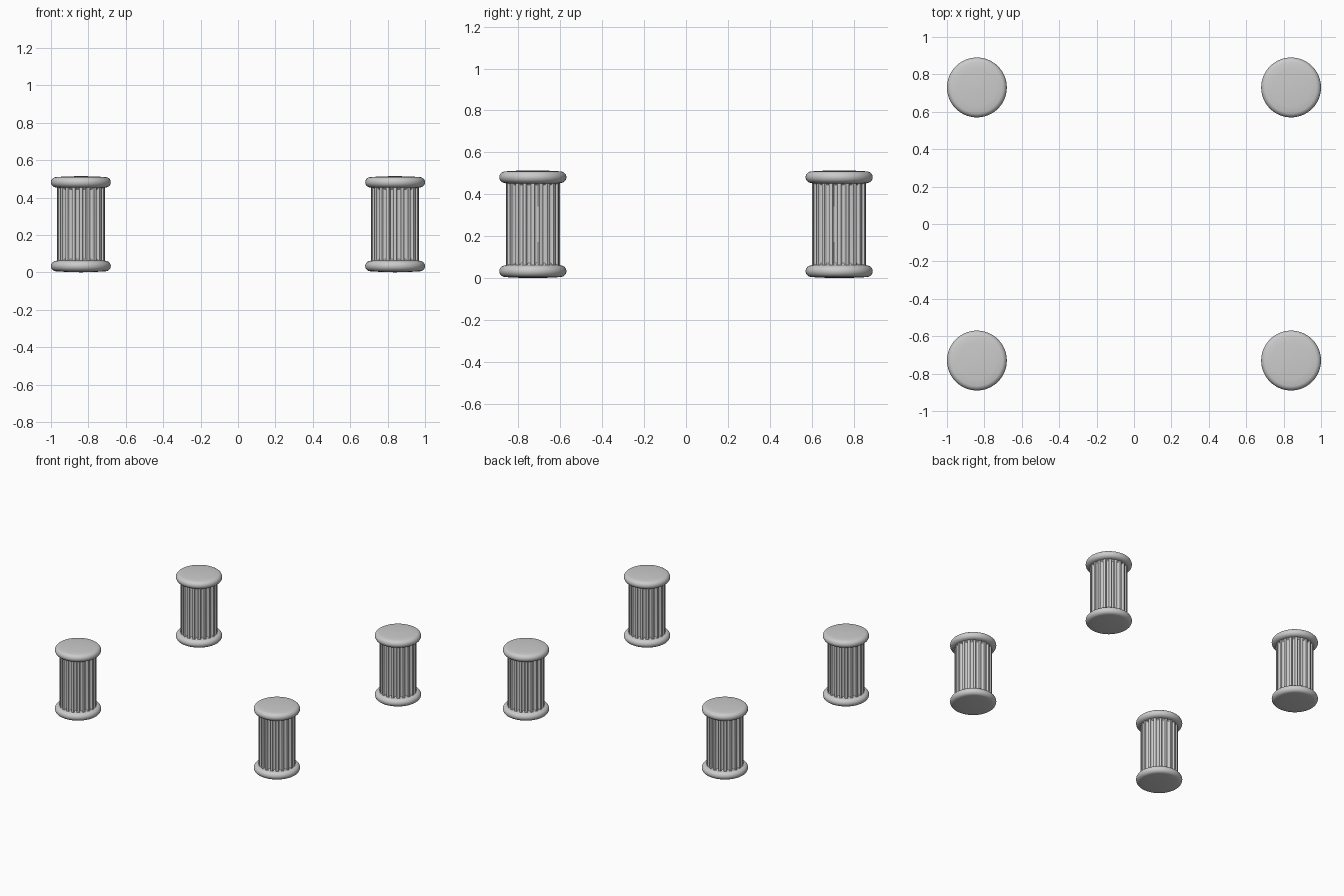
import bpy, bmesh
from math import sin, cos, pi, sqrt

if "Cube" in bpy.data.objects:
    bpy.data.objects.remove(bpy.data.objects["Cube"])

FLUTES, PER = 20, 10          # flutes per shaft, points per flute
R_SHAFT, DEPTH = 0.129, 0.015


def finish(name, bm, loc, angle=40):
    bmesh.ops.recalc_face_normals(bm, faces=bm.faces)
    me = bpy.data.meshes.new(name)
    bm.to_mesh(me)
    bm.free()
    ob = bpy.data.objects.new(name, me)
    bpy.context.collection.objects.link(ob)
    ob.location = loc
    bpy.ops.object.select_all(action='DESELECT')
    ob.select_set(True)
    bpy.context.view_layer.objects.active = ob
    bpy.ops.object.shade_smooth_by_angle(angle=angle * pi / 180)
    return ob


def stack(rings):
    """Skin a list of closed point rings and cap both ends."""
    bm = bmesh.new()
    loops = [[bm.verts.new(p) for p in ring] for ring in rings]
    n = len(loops[0])
    for a, b in zip(loops, loops[1:]):
        for i in range(n):
            j = (i + 1) % n
            bm.faces.new((a[i], a[j], b[j], b[i]))
    bm.faces.new(loops[0])
    bm.faces.new(loops[-1])
    return bm


def circle(r, z, n=64):
    return [(r * cos(2 * pi * i / n), r * sin(2 * pi * i / n), z) for i in range(n)]


def fluted(z, amount):
    """Circle with rounded grooves separated by narrow flat ribs."""
    pts, n = [], FLUTES * PER
    for i in range(n):
        t = (i % PER) / PER * 2 - 1
        groove = sqrt(max(0, 1 - (t / 0.6) ** 2))
        r = R_SHAFT - DEPTH * amount * groove
        a = 2 * pi * i / n
        pts.append((r * cos(a), r * sin(a), z))
    return pts


def cushion(name, x, y, z, up):
    # round-edged disc, domed slightly on its outer side
    prof = [(0.128, -0.029)]
    prof += [(0.131 + 0.029 * cos(a), 0.028 * sin(a))
             for a in [(-80 + 16 * k) * pi / 180 for k in range(11)]]
    prof += [(0.10, 0.030), (0.05, 0.032), (0.01, 0.033)]
    finish(name, stack([circle(r, h * up) for r, h in prof]), (x, y, z))


for sx, side in ((-1, "left"), (1, "right")):
    for sy, end in ((-1, "front"), (1, "back")):
        x, y, tag = sx * 0.84, sy * 0.73, f"{end}_{side}"
        cushion("base_" + tag, x, y, 0.034, -1)
        cushion("capital_" + tag, x, y, 0.482, 1)
        # fluted shaft, grooves closing at both ends
        levels = [(0.05, 0), (0.062, 0), (0.065, 0.6), (0.072, 1),
                  (0.444, 1), (0.451, 0.6), (0.454, 0), (0.466, 0)]
        finish("shaft_" + tag, stack([fluted(z, k) for z, k in levels]), (x, y, 0), 30)
